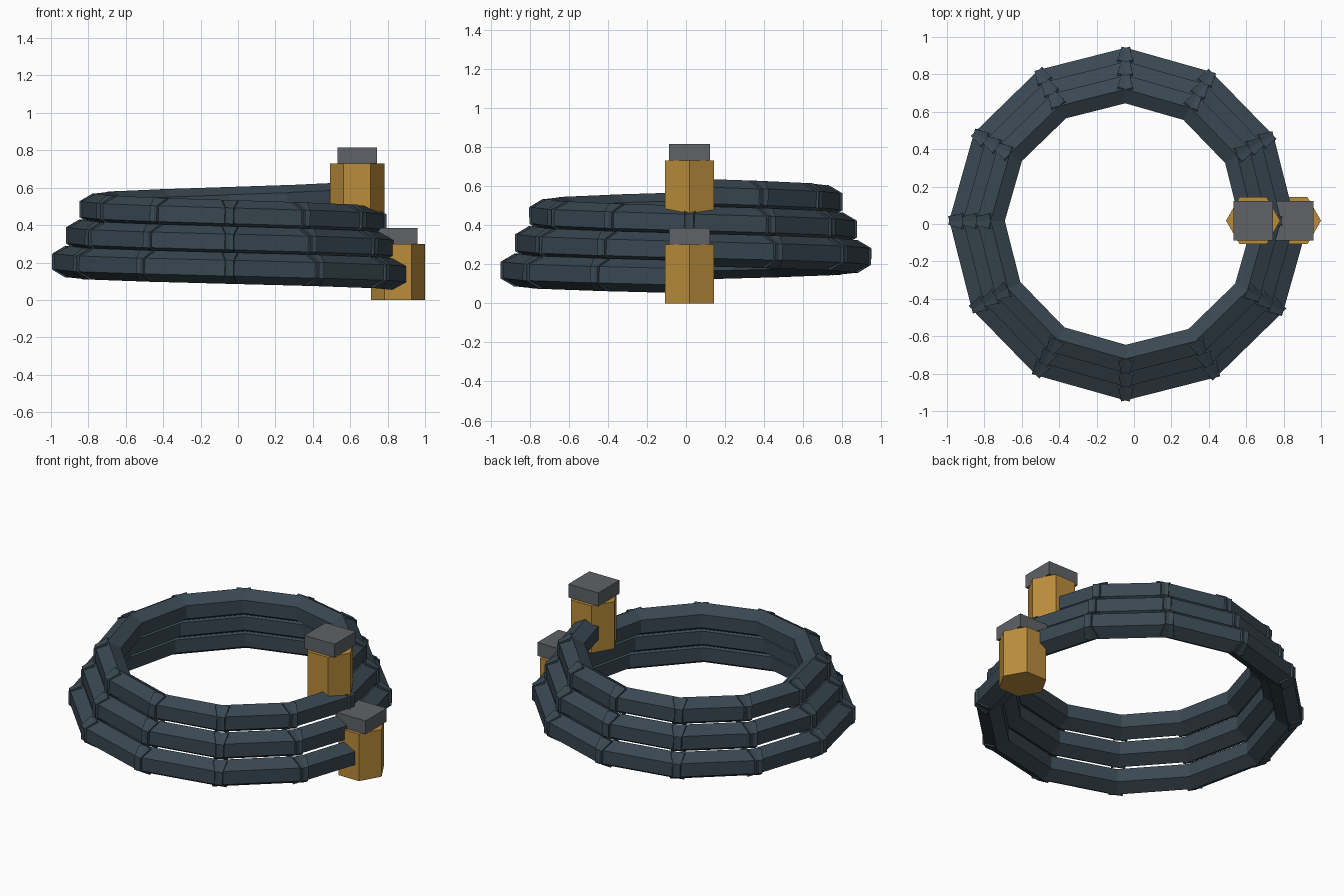
import bpy, math
from mathutils import Vector

if "Cube" in bpy.data.objects:
    bpy.data.objects.remove(bpy.data.objects["Cube"])

CX, CY = -0.045, 0.018          # coil axis
TURNS, STEPS = 3, 12            # three turns of twelve straight pieces
HOSE_R, OVERLAP = 0.084, 0.042


def material(name, rgb):
    m = bpy.data.materials.new(name)
    m.diffuse_color = (*rgb, 1)
    m.use_nodes = True
    m.node_tree.nodes["Principled BSDF"].inputs["Base Color"].default_value = m.diffuse_color
    return m


rubber = material("dark_rubber", (0.041, 0.064, 0.083))
brass = material("brass", (0.49, 0.265, 0.043))
steel = material("grey_steel", (0.115, 0.122, 0.132))


def finish(name, mat):
    ob = bpy.context.object
    ob.name = name
    ob.data.materials.append(mat)
    return ob


def coil_point(i):
    """Joint i of the clockwise, rising and narrowing coil."""
    t = i / STEPS
    a = -2 * math.pi * t
    r = 0.904 - 0.0733 * t
    return Vector((CX + r * math.cos(a), CY + r * math.sin(a), 0.135 + 0.14 * t))


# Hose: straight hexagonal pieces that overlap at each joint
pieces = []
for i in range(TURNS * STEPS):
    a, b = coil_point(i), coil_point(i + 1)
    d = b - a
    bpy.ops.mesh.primitive_cylinder_add(
        vertices=6, radius=HOSE_R, depth=d.length + 2 * OVERLAP,
        location=(a + b) / 2, rotation=d.to_track_quat('Z', 'Y').to_euler())
    pieces.append(finish("hose_piece", rubber))
bpy.ops.object.select_all(action='DESELECT')
for p in pieces:
    p.select_set(True)
bpy.context.view_layer.objects.active = pieces[0]
bpy.ops.object.join()
pieces[0].name = "coiled_hose"

# Fittings: hexagonal brass connector with a square steel cap at each hose end
for label, x, z in (("lower", 0.855, 0.0), ("upper", 0.637, 0.43)):
    bpy.ops.mesh.primitive_cylinder_add(
        vertices=6, radius=0.145, depth=0.30,
        location=(x, CY, z + 0.15), rotation=(0, 0, math.pi / 6))
    finish(label + "_connector", brass)
    bpy.ops.mesh.primitive_cube_add(size=1, location=(x, CY, z + 0.3425))
    cap = finish(label + "_cap", steel)
    cap.scale = (0.212, 0.212, 0.085)
